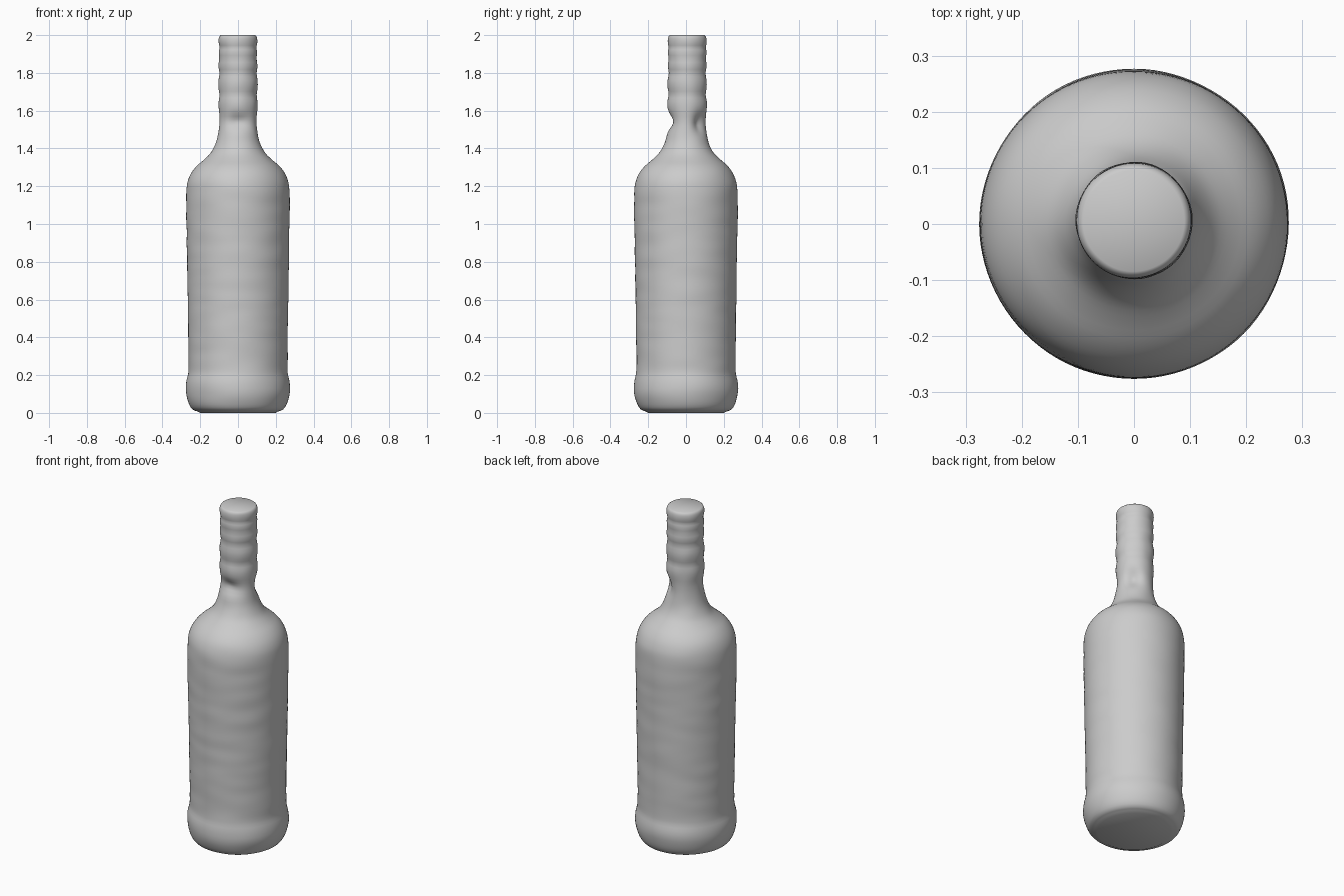
import bpy, bmesh, math
from mathutils import Vector, noise

if "Cube" in bpy.data.objects:
    bpy.data.objects.remove(bpy.data.objects["Cube"])

SEGMENTS = 96

# Half profile of the bottle (radius, height), from foot to mouth
PROFILE = [
    (0.215, 0.008), (0.24, 0.018), (0.258, 0.045), (0.272, 0.09), (0.276, 0.13),
    (0.272, 0.17), (0.264, 0.205), (0.262, 0.25), (0.264, 0.45), (0.268, 0.7),
    (0.272, 0.95), (0.274, 1.12), (0.273, 1.18), (0.266, 1.225), (0.248, 1.27),
    (0.218, 1.308), (0.178, 1.342), (0.145, 1.375), (0.123, 1.415), (0.109, 1.46),
    (0.100, 1.52), (0.099, 1.57), (0.103, 1.61), (0.103, 1.65), (0.098, 1.685),
    (0.103, 1.72), (0.103, 1.76), (0.097, 1.80), (0.103, 1.835), (0.099, 1.875),
    (0.102, 1.91), (0.098, 1.935), (0.102, 1.955), (0.102, 1.982), (0.097, 1.995),
]

# Dents in the lower neck: angle, height, angular width, height width, depth
DENTS = [
    (math.radians(-90), 1.54, 0.7, 0.04, 0.028),
    (math.radians(45), 1.53, 0.45, 0.05, 0.026),
]


def smooth_profile(points, step=0.018):
    """Catmull-Rom through the profile, sampled at an even spacing."""
    vs = [Vector(p) for p in points]
    vs = [2 * vs[0] - vs[1]] + vs + [2 * vs[-1] - vs[-2]]
    out = []
    for a, b, c, d in zip(vs, vs[1:], vs[2:], vs[3:]):
        n = max(2, round((c - b).length / step))
        m0 = (c - a) * ((c - b).length / (c - a).length)
        m1 = (d - b) * ((c - b).length / (d - b).length)
        for i in range(n):
            t = i / n
            out.append((2*t**3 - 3*t**2 + 1) * b + (t**3 - 2*t**2 + t) * m0
                       + (3*t**2 - 2*t**3) * c + (t**3 - t**2) * m1)
    return out + [vs[-2]]


def surface_point(r, z, ang):
    """Lathe point with neck dents and a slight hand-worn ripple."""
    for a, h, wa, wh, depth in DENTS:
        da = math.remainder(ang - a, math.tau)
        r -= depth * math.exp(-(da / wa) ** 2 - ((z - h) / wh) ** 2)
    p = Vector((math.cos(ang) * 1.5, math.sin(ang) * 1.5, z * 14))
    r += 0.0022 * noise.noise(p)
    shift = 0.006 * min(1, max(0, (z - 1.25) / 0.3))   # neck leans to the back
    return (r * math.cos(ang), r * math.sin(ang) + shift, z)


# Bottle: rings bridged into a closed skin
bm = bmesh.new()
rings = [[bm.verts.new(surface_point(p.x, p.y, math.tau * i / SEGMENTS))
          for i in range(SEGMENTS)] for p in smooth_profile(PROFILE)]
for lo, hi in zip(rings, rings[1:]):
    for i in range(SEGMENTS):
        j = (i + 1) % SEGMENTS
        bm.faces.new((lo[i], lo[j], hi[j], hi[i]))

# Closed mouth and foot
for ring, z, flip in ((rings[0], 0.0, True), (rings[-1], 2.0, False)):
    inner = [bm.verts.new((v.co.x * 0.93, v.co.y * 0.93, z)) for v in ring]
    for i in range(SEGMENTS):
        j = (i + 1) % SEGMENTS
        quad = (ring[i], ring[j], inner[j], inner[i])
        bm.faces.new(quad[::-1] if flip else quad)
    bm.faces.new(inner[::-1] if flip else inner)
bmesh.ops.recalc_face_normals(bm, faces=bm.faces)

mesh = bpy.data.meshes.new("bottle")
bm.to_mesh(mesh)
bm.free()
bottle = bpy.data.objects.new("bottle", mesh)
bpy.context.collection.objects.link(bottle)
bpy.context.view_layer.objects.active = bottle
bottle.select_set(True)
bpy.ops.object.shade_smooth_by_angle(angle=math.radians(40))
